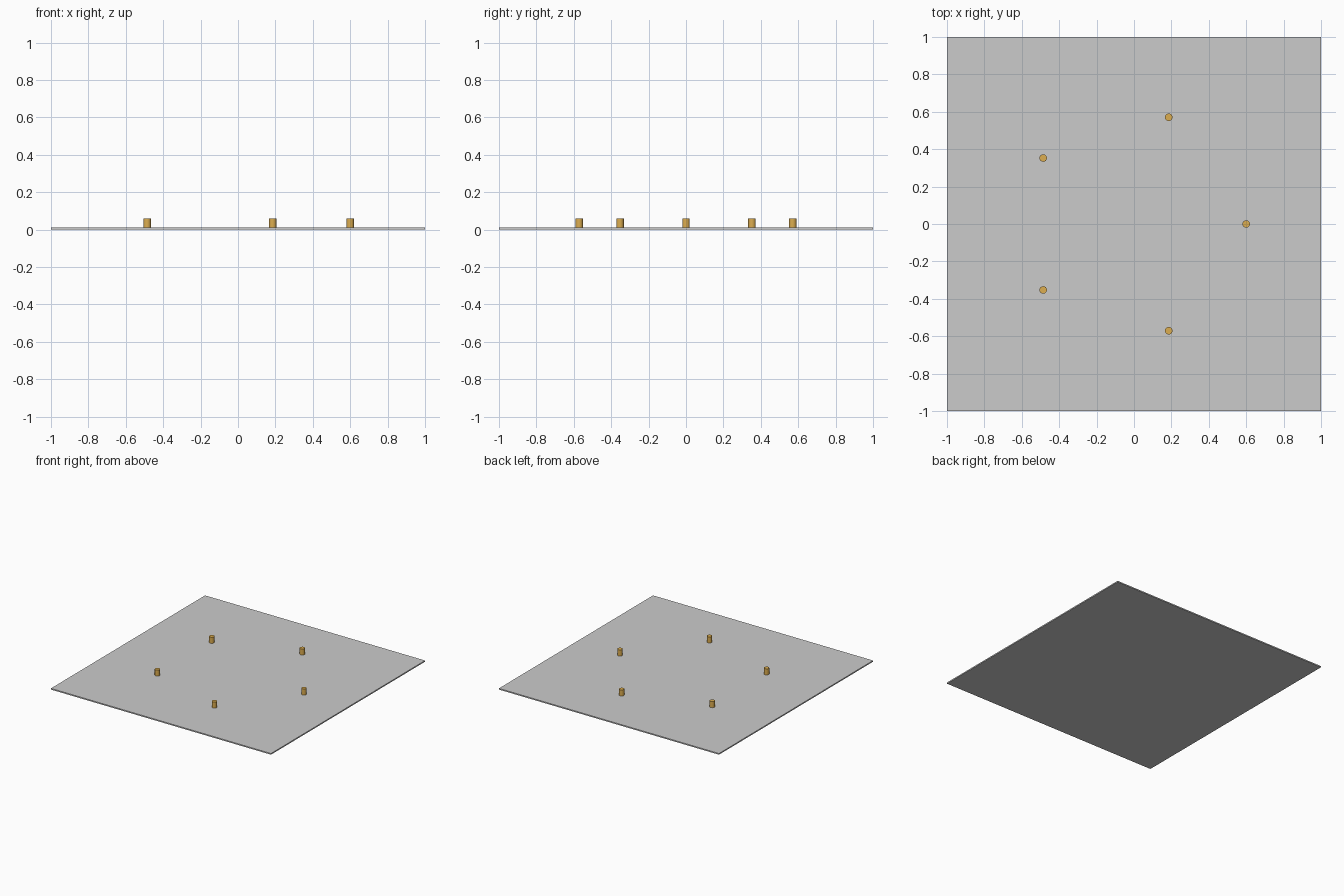
import bpy
from math import cos, sin, tau, radians

if "Cube" in bpy.data.objects:
    bpy.data.objects.remove(bpy.data.objects["Cube"])

PLATE_T = 0.01
PEG_R, PEG_H = 0.02, 0.05
RING_R, COUNT = 0.6, 5

# Square base plate
bpy.ops.mesh.primitive_cube_add(size=1, location=(0, 0, PLATE_T / 2))
plate = bpy.context.object
plate.name = "base_plate"
plate.scale = (2, 2, PLATE_T)
bpy.ops.object.transform_apply(location=False, rotation=False, scale=True)

# Brass colour for the pegs
brass = bpy.data.materials.new("brass")
brass.diffuse_color = (0.72, 0.42, 0.08, 1)
brass.use_nodes = True
brass.node_tree.nodes["Principled BSDF"].inputs["Base Color"].default_value = brass.diffuse_color

# Ring of five upright pegs
for i in range(COUNT):
    a = tau * i / COUNT
    bpy.ops.mesh.primitive_cylinder_add(
        vertices=32, radius=PEG_R, depth=PEG_H,
        location=(RING_R * cos(a), RING_R * sin(a), PLATE_T + PEG_H / 2))
    peg = bpy.context.object
    peg.name = f"peg_{i + 1}"
    peg.data.materials.append(brass)
    bpy.ops.object.shade_smooth_by_angle(angle=radians(30))
